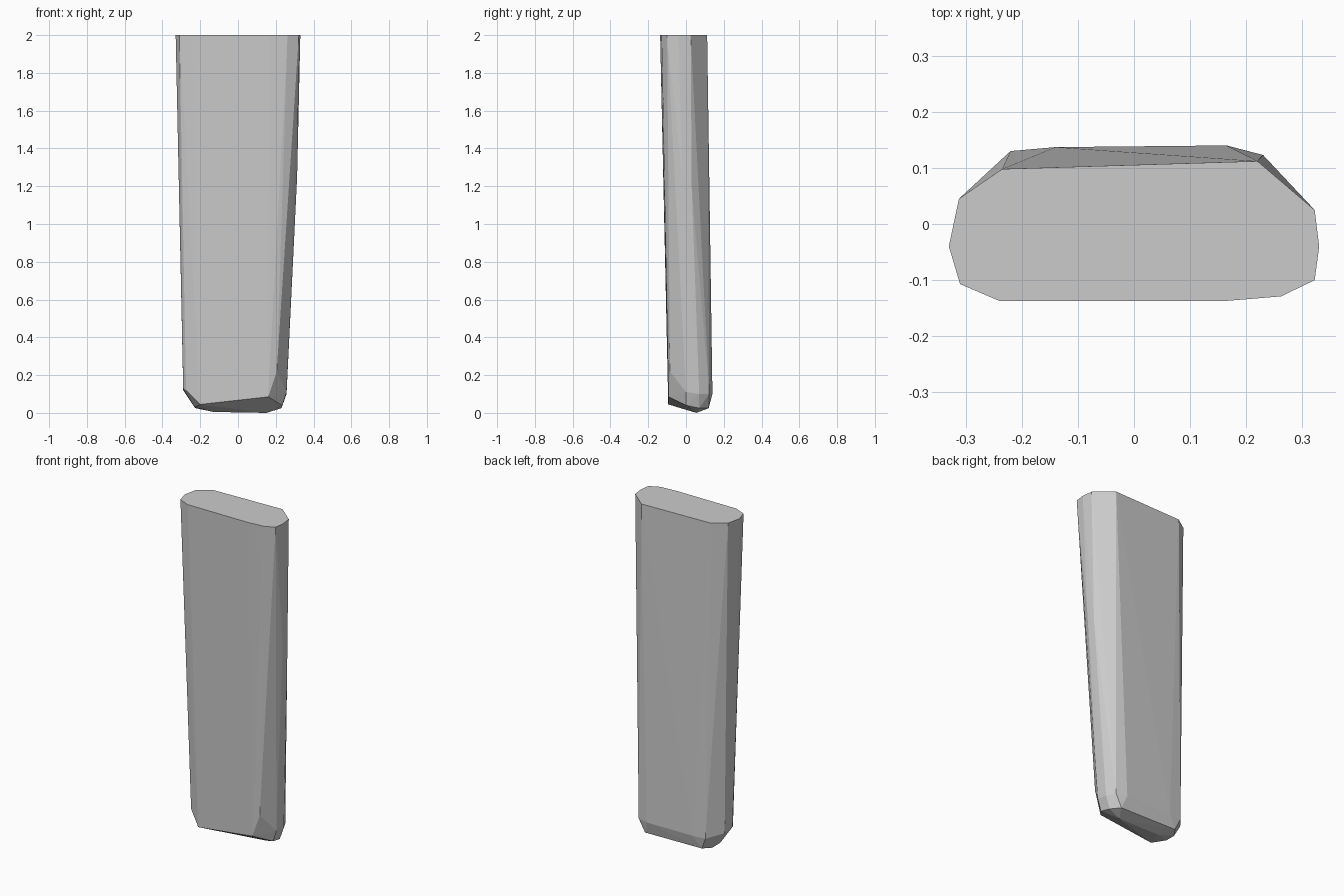
import bpy, bmesh

if "Cube" in bpy.data.objects:
    bpy.data.objects.remove(bpy.data.objects["Cube"])

# Outline of the flat top
top = [(-.33, -.04), (-.31, -.107), (-.24, -.137), (.165, -.137), (.262, -.129),
       (.322, -.1), (.33, -.04), (.322, .025), (.22, .112), (-.235, .098), (-.312, .045)]

# Slight bulge partway along the right edge
middle = [(.313, -.02, 1.25), (.309, .03, 1.2)]

# Tapered lower end, where the sides turn under
lower = [(-.29, -.03, .13), (-.29, .045, .12), (-.22, .13, .1), (-.14, .137, .1),
         (.165, .14, .1), (.23, .123, .1), (.257, .07, .1), (.257, .0, .11),
         (.205, -.085, .22), (.16, -.092, .085), (-.2, -.094, .045), (-.275, -.055, .12)]

# Rounded foot
foot = [(-.23, .0, .03), (-.225, .07, .025), (-.19, .12, .03), (-.13, .05, .005),
        (.15, .055, 0), (.19, .12, .025), (.23, .07, .025), (.235, .0, .04)]

# Faceted solid wrapped around the section points
bm = bmesh.new()
for p in [(x, y, 2) for x, y in top] + middle + lower + foot:
    bm.verts.new(p)
hull = bmesh.ops.convex_hull(bm, input=bm.verts)
loose = [v for v in bm.verts if not v.link_faces]
bmesh.ops.delete(bm, geom=loose, context='VERTS')
bmesh.ops.dissolve_limit(bm, angle_limit=.02, verts=bm.verts, edges=bm.edges)
bmesh.ops.recalc_face_normals(bm, faces=bm.faces)

mesh = bpy.data.meshes.new("tapered_bar")
bm.to_mesh(mesh)
bm.free()
bar = bpy.data.objects.new("tapered_bar", mesh)
bpy.context.collection.objects.link(bar)
